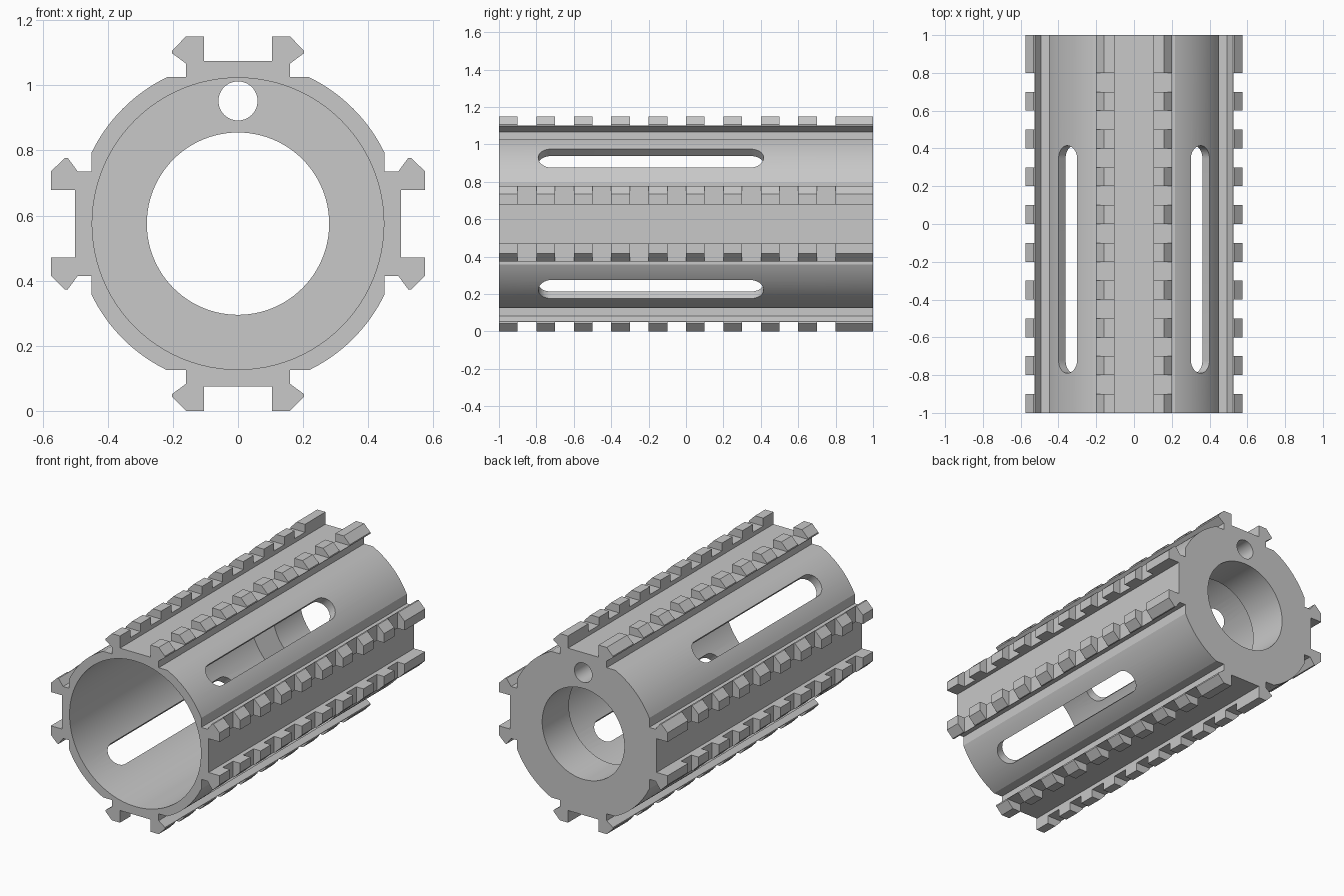
import bpy, bmesh, math
from mathutils import Matrix, Vector

if "Cube" in bpy.data.objects:
    bpy.data.objects.remove(bpy.data.objects["Cube"])

CZ = 0.575            # height of the tube axis
R = 0.5               # outer radius of the round body

grey = bpy.data.materials.new("plain_grey")
grey.diffuse_color = (0.58, 0.58, 0.58, 1)
grey.use_nodes = True
grey.node_tree.nodes["Principled BSDF"].inputs["Base Color"].default_value = grey.diffuse_color


def turn(k):
    """Rotation about the tube axis, in degrees, around (0, CZ)."""
    return Matrix.Translation((0, 0, CZ)) @ Matrix.Rotation(math.radians(k), 4, 'Y')


def add_prism(bm, pts, direction, matrix=Matrix()):
    """Extrude a closed 3D outline along a direction."""
    face = bm.faces.new([bm.verts.new(matrix @ Vector(p)) for p in pts])
    res = bmesh.ops.extrude_face_region(bm, geom=[face], use_keep_orig=True)
    moved = [v for v in res['geom'] if isinstance(v, bmesh.types.BMVert)]
    bmesh.ops.translate(bm, verts=moved, vec=matrix.to_3x3() @ Vector(direction))


def make_object(name, bm):
    bmesh.ops.recalc_face_normals(bm, faces=bm.faces[:])
    mesh = bpy.data.meshes.new(name)
    bm.to_mesh(mesh)
    bm.free()
    mesh.materials.append(grey)
    ob = bpy.data.objects.new(name, mesh)
    bpy.context.collection.objects.link(ob)
    return ob


def circle(r, y, z=0.0, n=96):
    return [(r * math.sin(2 * math.pi * i / n), y, z + r * math.cos(2 * math.pi * i / n))
            for i in range(n)]


# Tube with four double rails: one quarter of the outline, repeated by rotation
flat = math.sqrt(R * R - 0.45 ** 2)
half = [(0.104, 0.5), (0.104, 0.575), (0.16, 0.575), (0.202, 0.532), (0.202, 0.523),
        (0.16, 0.492), (0.16, 0.45), (flat, 0.45)]
a0 = math.atan2(flat, 0.45)
a1 = math.pi / 2 - a0
arc = [(R * math.sin(a0 + (a1 - a0) * i / 16), R * math.cos(a0 + (a1 - a0) * i / 16))
       for i in range(1, 16)]
quarter = [(-x, z) for x, z in reversed(half)] + half + arc
outline = []
for k in range(4):
    outline += [turn(90 * k) @ Vector((x, -1, z)) for x, z in quarter]
bm = bmesh.new()
add_prism(bm, outline, (0, 2, 0))
body = make_object("railed_tube", bm)

cutters = []

# Wide bore from the front, narrower bore and small hole through the back wall
for name, r, y0, y1, z in (("wide_bore_cutter", 0.448, -1.2, 0.74, 0),
                           ("narrow_bore_cutter", 0.28, -1.3, 1.2, 0),
                           ("small_hole_cutter", 0.06, 0.5, 1.3, 0.377)):
    bm = bmesh.new()
    add_prism(bm, circle(r, y0, z), (0, y1 - y0, 0), turn(0))
    cutters.append(make_object(name, bm))

# Cross gaps that split the rails into teeth
bm = bmesh.new()
for k in range(4):
    for i in range(9):
        y = -0.9 + 0.2 * i
        add_prism(bm, [(-0.24, y, 0.526), (0.24, y, 0.526), (0.24, y, 0.62), (-0.24, y, 0.62)],
                  (0, 0.1, 0), turn(90 * k))
cutters.append(make_object("rail_gap_cutter", bm))

# Four long rounded slots on the diagonals
w, ya, yb = 0.07, -0.79, 0.415
bm = bmesh.new()
for k in range(4):
    pts = []
    for yc, start in ((yb - w, 0), (ya + w, math.pi)):
        for i in range(17):
            a = start + math.pi * i / 16
            pts.append((w * math.cos(a), yc + w * math.sin(a), 0.33))
    add_prism(bm, pts, (0, 0, 0.3), turn(45 + 90 * k))
cutters.append(make_object("slot_cutter", bm))

# Cut everything and bake the result
bpy.context.view_layer.objects.active = body
body.select_set(True)
for c in cutters:
    mod = body.modifiers.new(c.name, 'BOOLEAN')
    mod.operation = 'DIFFERENCE'
    mod.solver = 'EXACT'
    mod.object = c
    bpy.ops.object.modifier_apply(modifier=mod.name)
for c in cutters:
    bpy.data.objects.remove(c)

bpy.ops.object.shade_smooth_by_angle(angle=math.radians(25))
